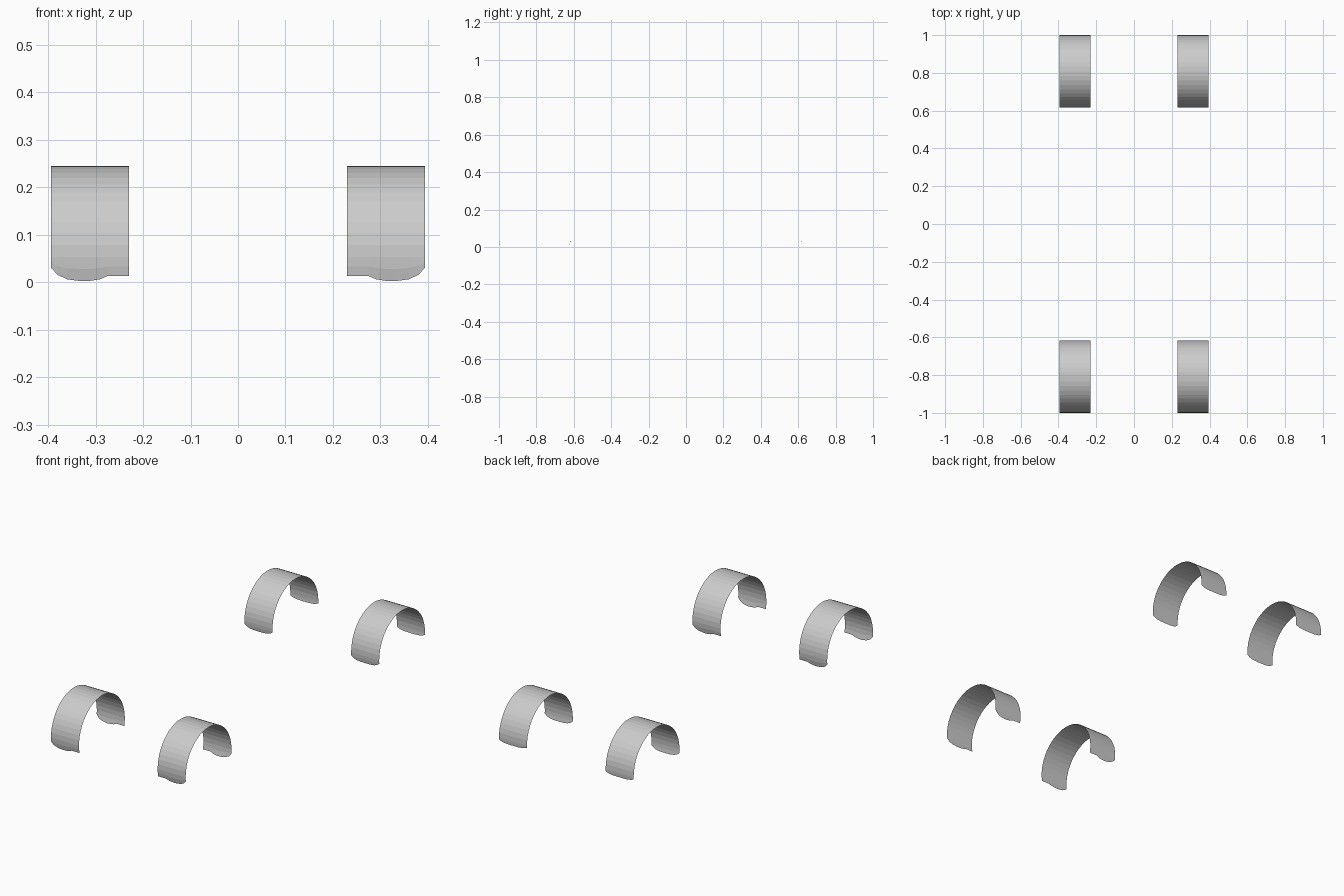
import bpy, bmesh, math

if "Cube" in bpy.data.objects:
    bpy.data.objects.remove(bpy.data.objects["Cube"])

R, CY, CZ = 0.1915, 0.8085, 0.0535   # arch radius and centre
SEG = 24                             # facets over the upper half circle

grey = bpy.data.materials.new("liner_grey")
grey.diffuse_color = (0.6, 0.6, 0.6, 1)
grey.use_nodes = True
grey.node_tree.nodes["Principled BSDF"].inputs["Base Color"].default_value = grey.diffuse_color

# Lower edge outlines as (x, z), from the inner side to the outer side
stepped = [(0.23, 0.013), (0.275, 0.013), (0.291, 0.006), (0.31, 0.003), (0.33, 0.002),
           (0.36, 0.006), (0.381, 0.016), (0.394, 0.031)]


def rounded(low, rise):
    """Shallow rounded lip, lowest along the middle."""
    return [(0.312 + u * 0.082, low + rise * abs(u) ** 4)
            for u in (-1, -0.85, -0.65, -0.35, 0, 0.35, 0.65, 0.85, 1)]


def arch_liner(name, cy, side, front_edge, back_edge):
    """Thin curved sheet over a wheel, with trimmed lower ends."""
    bm = bmesh.new()
    columns = []
    for (x, zf), (_, zb) in zip(front_edge, back_edge):
        af = math.asin((zf - CZ) / R)
        ab = math.asin((zb - CZ) / R)
        angles = [af, af / 2] + [math.pi * i / SEG for i in range(SEG + 1)]
        angles += [math.pi - ab / 2, math.pi - ab]
        columns.append([bm.verts.new((side * x, cy - R * math.cos(a), CZ + R * math.sin(a)))
                        for a in angles])
    for c, d in zip(columns, columns[1:]):
        for i in range(len(c) - 1):
            quad = [c[i], d[i], d[i + 1], c[i + 1]]
            bm.faces.new(quad if side > 0 else quad[::-1])
    mesh = bpy.data.meshes.new(name)
    bm.to_mesh(mesh)
    bm.free()
    mesh.materials.append(grey)
    bpy.context.collection.objects.link(bpy.data.objects.new(name, mesh))


# Four wheel arch liners, mirrored left and right
for label, side in (("left", -1), ("right", 1)):
    arch_liner("front_arch_liner_" + label, -CY, side, stepped, stepped)
    arch_liner("rear_arch_liner_" + label, CY, side, rounded(0.015, 0.02), rounded(0.03, 0.012))
